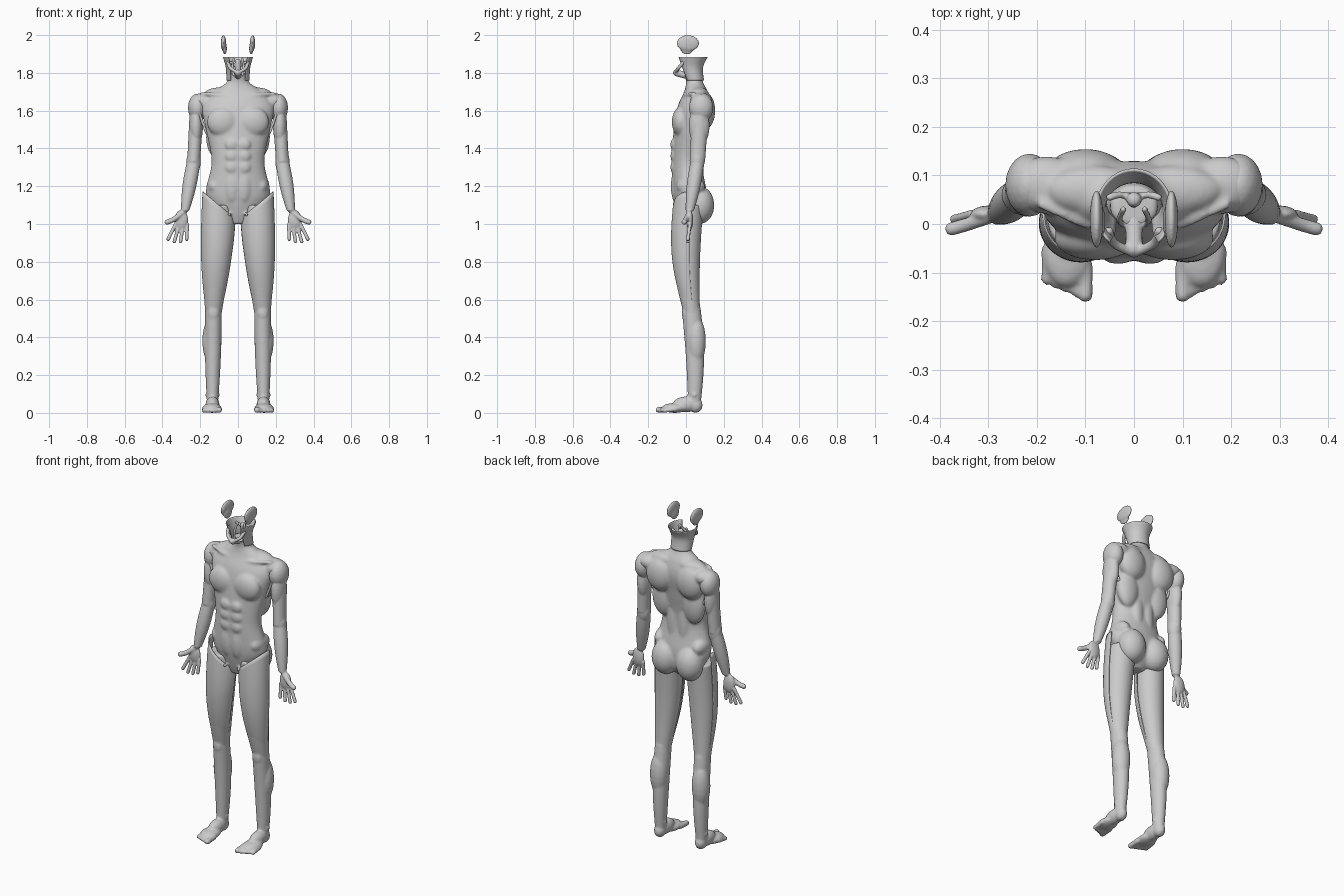
import bpy, bmesh
from math import sin, cos, pi, radians
from mathutils import Vector, Matrix

if "Cube" in bpy.data.objects:
    bpy.data.objects.remove(bpy.data.objects["Cube"], do_unlink=True)

SHADE = (0.6, 0.6, 0.6, 1)
grey = bpy.data.materials.new("clay_grey")
grey.use_nodes = True
grey.diffuse_color = SHADE
grey.node_tree.nodes["Principled BSDF"].inputs["Base Color"].default_value = SHADE


def spline(rows, steps=6):
    """Smooth interpolation through rows of numbers."""
    rows = [Vector(row) for row in rows]
    padded = [rows[0]] + rows + [rows[-1]]
    result = []
    for before, here, there, after in zip(padded, padded[1:], padded[2:], padded[3:]):
        leave, arrive = (there - before) / 2, (after - here) / 2
        for k in range(steps):
            t = k / steps
            ease = t * t * (3 - 2 * t)
            result.append(here.lerp(there, ease) + leave * t * (1 - t) ** 2
                          - arrive * t * t * (1 - t))
    return result + [rows[-1]]


def tube(bm, rings, arc=None, warp=None, sides=32):
    """Skin over (centre, half_width, half_depth) rings; an arc leaves an open shell."""
    start, end = arc or (0, 360)
    count = sides + 1 if arc else sides
    loops = []
    for centre, half_width, half_depth in rings:
        loop = []
        for i in range(count):
            angle = radians(start + (end - start) * i / sides)
            point = centre + Vector((half_width * cos(angle), half_depth * sin(angle), 0))
            loop.append(bm.verts.new(warp(point) if warp else point))
        loops.append(loop)
    for low, high in zip(loops, loops[1:]):
        for i in range(sides):
            j = (i + 1) % count
            bm.faces.new((low[i], low[j], high[j], high[i]))
    if not arc:
        bm.faces.new(loops[0])
        bm.faces.new(loops[-1])
    bmesh.ops.recalc_face_normals(bm, faces=bm.faces[:])


def trunk(bm, profile, arc=None):
    """Central volume from rows of height, half width, front and back."""
    rings = [(Vector((0, (front + back) / 2, z)), width, (back - front) / 2)
             for z, width, front, back in spline(profile)]
    tube(bm, rings, arc)


def limb(bm, top, bottom, thick, thin, bulge, bow=0, depth=1, arc=None, warp=None, steps=24):
    """Tapered limb segment with a muscle bulge and a bowed axis."""
    rings = []
    for k in range(steps + 1):
        t = k / steps
        swell = sin(pi * t)
        radius = thick + (thin - thick) * t + bulge * swell
        centre = top.lerp(bottom, t) + Vector((0, bow * swell, 0))
        rings.append((centre, radius, radius * depth))
    tube(bm, rings, arc, warp)


def blob(bm, centre, radii):
    bmesh.ops.create_icosphere(bm, subdivisions=3, radius=1,
                               matrix=Matrix.LocRotScale(Vector(centre), None, Vector(radii)))


def rod(bm, points, radius, steps=6):
    """Row of spheres that fuses into a bent rod."""
    for point in spline(points, steps):
        blob(bm, point, (radius, radius, radius))


def blob_pair(bm, centre, radii):
    x, y, z = centre
    for side in (1, -1):
        blob(bm, (side * x, y, z), radii)


def rod_pair(bm, points, radius, steps=6):
    for side in (1, -1):
        rod(bm, [(side * x, y, z) for x, y, z in points], radius, steps)


def finish(name, bm, voxel=None, mirror=False, thickness=None, soften=5):
    mesh = bpy.data.meshes.new(name)
    bm.to_mesh(mesh)
    bm.free()
    mesh.materials.append(grey)
    for face in mesh.polygons:
        face.use_smooth = True
    part = bpy.data.objects.new(name, mesh)
    bpy.context.collection.objects.link(part)
    if thickness:
        part.modifiers.new("thickness", "SOLIDIFY").thickness = thickness
    if voxel:
        fuse = part.modifiers.new("fuse", "REMESH")
        fuse.mode, fuse.voxel_size, fuse.use_smooth_shade = "VOXEL", voxel, True
        part.modifiers.new("soften", "SMOOTH").iterations = soften
    if mirror:
        part.modifiers.new("other_side", "MIRROR")


# Joint landmarks of the left side
shoulder, elbow, wrist = Vector((.215, .08, 1.66)), Vector((.235, .06, 1.33)), Vector((.28, .02, 1.07))
hip, knee, ankle = Vector((.1, .015, 1.1)), Vector((.13, .03, .53)), Vector((.135, .045, .06))

# Torso and neck base
bm = bmesh.new()
trunk(bm, [(1, .05, -.03, .05), (1.06, .11, -.05, .1), (1.16, .17, -.07, .11), (1.33, .14, -.075, .085),
           (1.5, .17, -.065, .11), (1.62, .19, -.045, .13), (1.7, .13, -.01, .115),
           (1.75, .06, 0, .09), (1.8, .05, -.01, .08)])
blob_pair(bm, (.08, -.03, 1.54), (.085, .045, .08))      # chest
blob_pair(bm, (.1, .1, 1.6), (.085, .055, .1))           # shoulder blades
blob_pair(bm, (.1, .065, 1.46), (.07, .045, .12))        # flanks of the back
blob_pair(bm, (.08, .07, 1.69), (.1, .05, .035))         # slopes of the neck
blob_pair(bm, (.18, .08, 1.65), (.075, .06, .045))       # shoulder caps
blob_pair(bm, (.035, .07, 1.32), (.035, .025, .15))      # lower back
blob_pair(bm, (.125, .025, 1.2), (.042, .075, .05))      # hip crests
blob_pair(bm, (.08, .075, 1.1), (.08, .075, .1))         # buttocks
blob_pair(bm, (.03, -.055, 1.2), (.04, .025, .09))       # lower belly
blob_pair(bm, (.045, -.06, 1.05), (.012, .012, .012))    # groin knots
for row in range(3):                                     # belly muscles
    blob_pair(bm, (.033, -.065, 1.3 + .06 * row), (.035, .018, .033))
rod_pair(bm, [(.03, -.005, 1.675), (.1, 0, 1.685), (.19, .04, 1.69)], .01, 9)  # collar bones
finish("torso", bm, .0065, soften=12)

# Arm with palm, fingers and thumb
bm = bmesh.new()
limb(bm, shoulder, elbow, .038, .034, 0, depth=1.2)
limb(bm, elbow, wrist, .036, .022, .008)
blob(bm, (.215, .08, 1.615), (.05, .065, .075))          # shoulder muscle
blob(bm, (.222, .07, 1.52), (.037, .055, .11))           # upper arm muscle
blob(bm, elbow, (.038, .038, .07))
blob(bm, (.3, .02, 1.02), (.037, .018, .055))            # palm
for i in range(4):
    spread = i / 3
    base = Vector((.268 + .065 * spread, .02, .995))
    tip = Vector((.272 + .098 * spread, .01, .93 - .025 * sin(pi * (spread + .2) / 1.4)))
    rod(bm, [base, tip], .01, 12)
rod(bm, [wrist, (.34, 0, 1.025), (.375, -.01, 1.01)], .014, 9)
finish("arm", bm, .004, True)

# Strands bridging the open armpit
bm = bmesh.new()
for i in range(3):
    y = .03 + .02 * i
    rod(bm, [(.165, y, 1.48), (.185, y, 1.53), (.205, y, 1.59)], .008, 12)
finish("armpit_strands", bm, .004, True)

# Leg with foot and toes
bm = bmesh.new()
limb(bm, hip, knee, .078, .044, .011, bow=-.02)
limb(bm, knee, ankle, .044, .03, .005, bow=.01, depth=1.15)
blob(bm, knee, (.044, .05, .08))
blob(bm, (.13, -.003, .53), (.03, .02, .045))            # kneecap
blob(bm, (.138, .055, .38), (.051, .05, .13))            # calf
blob(bm, (.135, .045, .095), (.04, .02, .02))            # ankle bones
blob(bm, (.135, .05, .04), (.032, .038, .04))            # heel
blob(bm, (.135, 0, .045), (.037, .07, .042))             # instep
blob(bm, (.138, -.06, .026), (.05, .07, .026))           # ball of the foot
for i in range(5):
    x, y, r = .1 + .02 * i, -.146 + .008 * i, .012 if i else .016
    rod(bm, [(x, y + .06, .02), (x, y, r)], r)
finish("leg", bm, .006, True)


def slant(point):
    """Raise the hem of the thigh panel towards the outside."""
    lift = max(0, point.z - knee.z - .3) * 3
    return point + Vector((0, 0, lift * (point.x - hip.x)))


# Front thigh panel, an open shell standing off the leg
bm = bmesh.new()
limb(bm, hip, knee, .088, .04, .016, bow=-.02, depth=.95, arc=(-175, 12), warp=slant)
finish("thigh_panel", bm, None, True, .005)

# Funnel-shaped collar, open at the front
bm = bmesh.new()
trunk(bm, [(1.76, .056, 0, .09), (1.83, .06, -.03, .085), (1.885, .075, -.055, .11)], (-50, 230))
finish("neck_collar", bm, None, False, .005)

# Jaw band and exposed throat structures
bm = bmesh.new()
rod_pair(bm, [(.052, -.015, 1.855), (.04, -.04, 1.825), (0, -.06, 1.8)], .01)
rod_pair(bm, [(.025, 0, 1.79), (.03, .01, 1.83), (.022, .03, 1.875)], .007, 9)
rod_pair(bm, [(0, .055, 1.83), (.03, .06, 1.85), (.05, .055, 1.86)], .008)
rod(bm, [(0, .05, 1.78), (0, .05, 1.86)], .016, 9)
rod(bm, [(0, -.05, 1.8), (0, .02, 1.78)], .018, 9)
finish("jaw_and_throat", bm, .004)

# Ears floating above the collar
bm = bmesh.new()
blob(bm, (.077, .01, 1.957), (.014, .06, .043))
blob(bm, (.07, .005, 1.93), (.011, .036, .033))
finish("ear", bm, .004, True)
